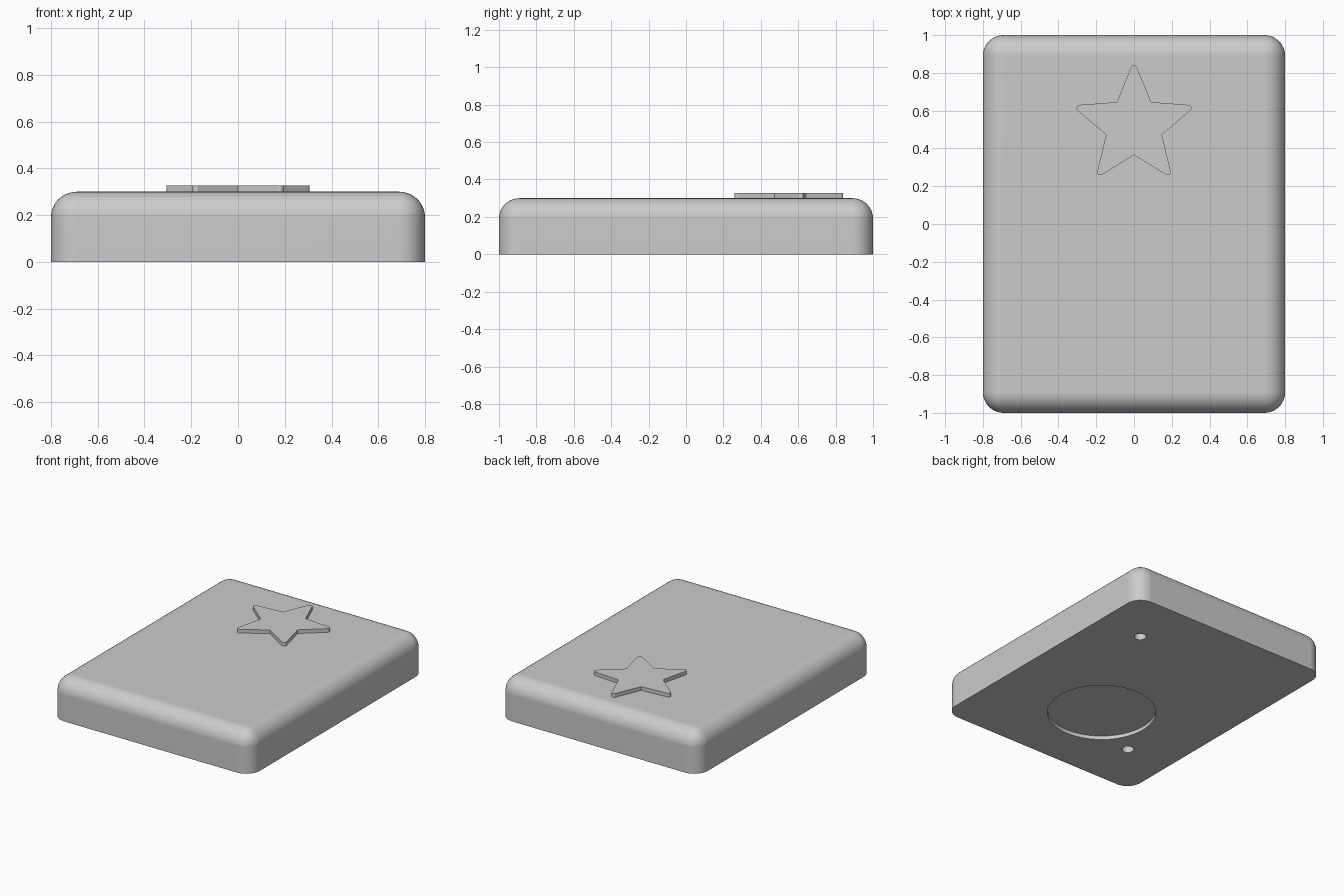
import bpy
import bmesh
from math import sin, cos, tan, pi, radians
from mathutils import Vector

if "Cube" in bpy.data.objects:
    bpy.data.objects.remove(bpy.data.objects["Cube"], do_unlink=True)

WIDTH, LENGTH, HEIGHT, FILLET = 1.6, 2.0, 0.3, 0.11

grey = bpy.data.materials.new("light_grey")
grey.use_nodes = True
grey.diffuse_color = (0.6, 0.6, 0.6, 1)
grey.node_tree.nodes["Principled BSDF"].inputs["Base Color"].default_value = grey.diffuse_color


def add_object(name, bm):
    bmesh.ops.recalc_face_normals(bm, faces=bm.faces)
    mesh = bpy.data.meshes.new(name)
    bm.to_mesh(mesh)
    bm.free()
    mesh.materials.append(grey)
    obj = bpy.data.objects.new(name, mesh)
    bpy.context.collection.objects.link(obj)
    return obj


def activate(obj):
    bpy.ops.object.select_all(action='DESELECT')
    obj.select_set(True)
    bpy.context.view_layer.objects.active = obj


def smooth(obj):
    activate(obj)
    bpy.ops.object.shade_smooth_by_angle(angle=radians(30))
    weighted = obj.modifiers.new("weighted_normals", 'WEIGHTED_NORMAL')
    weighted.keep_sharp = True


def prism(name, outline, bottom, top):
    """Extrude a closed 2D outline between two heights."""
    bm = bmesh.new()
    face = bm.faces.new([bm.verts.new((p.x, p.y, bottom)) for p in outline])
    extruded = bmesh.ops.extrude_face_region(bm, geom=[face])
    verts = [g for g in extruded["geom"] if isinstance(g, bmesh.types.BMVert)]
    bmesh.ops.translate(bm, vec=(0, 0, top - bottom), verts=verts)
    return add_object(name, bm)


def polar(radius, angle):
    return Vector((radius * cos(angle), radius * sin(angle)))


def cut_round_pocket(target, x, y, radius, depth, sides):
    outline = [Vector((x, y)) + polar(radius, 2 * pi * i / sides) for i in range(sides)]
    cutter = prism("pocket_cutter", outline, -0.1, depth)
    cutter.hide_render = True
    cut = target.modifiers.new("pocket", 'BOOLEAN')
    cut.operation, cut.solver, cut.object = 'DIFFERENCE', 'EXACT', cutter
    activate(target)
    bpy.ops.object.modifier_apply(modifier=cut.name)
    bpy.data.objects.remove(cutter, do_unlink=True)


# Body: block with every edge rounded except those around the base
bm = bmesh.new()
bmesh.ops.create_cube(bm, size=1)
for v in bm.verts:
    v.co = (v.co.x * WIDTH, v.co.y * LENGTH, (v.co.z + 0.5) * HEIGHT)
edges = [e for e in bm.edges if any(v.co.z > 0.1 for v in e.verts)]
bmesh.ops.bevel(bm, geom=edges, offset=FILLET, segments=10, profile=0.5,
                affect='EDGES', clamp_overlap=True)
body = add_object("body", bm)

# Underside: shallow round recess and two diagonal pin holes
cut_round_pocket(body, 0, -0.335, 0.36, 0.027, 96)
for side in (1, -1):
    cut_round_pocket(body, side * 0.45, side * 0.6, 0.04, 0.1, 32)
smooth(body)

# Raised star with rounded tips
center = Vector((0, 0.52))
inner, outer, tip_radius, steps = 0.155, 0.348, 0.017, 8
half_angle = radians(22)
outline = []
for i in range(5):
    angle = pi / 2 + i * 2 * pi / 5
    arc_center = center + polar(outer - tip_radius / sin(half_angle), angle)
    sweep = pi / 2 - half_angle
    for k in range(steps + 1):
        outline.append(arc_center + polar(tip_radius, angle + sweep * (2 * k / steps - 1)))
    outline.append(center + polar(inner, angle + pi / 5))
star = prism("raised_star", outline, HEIGHT - 0.01, HEIGHT + 0.027)
smooth(star)
